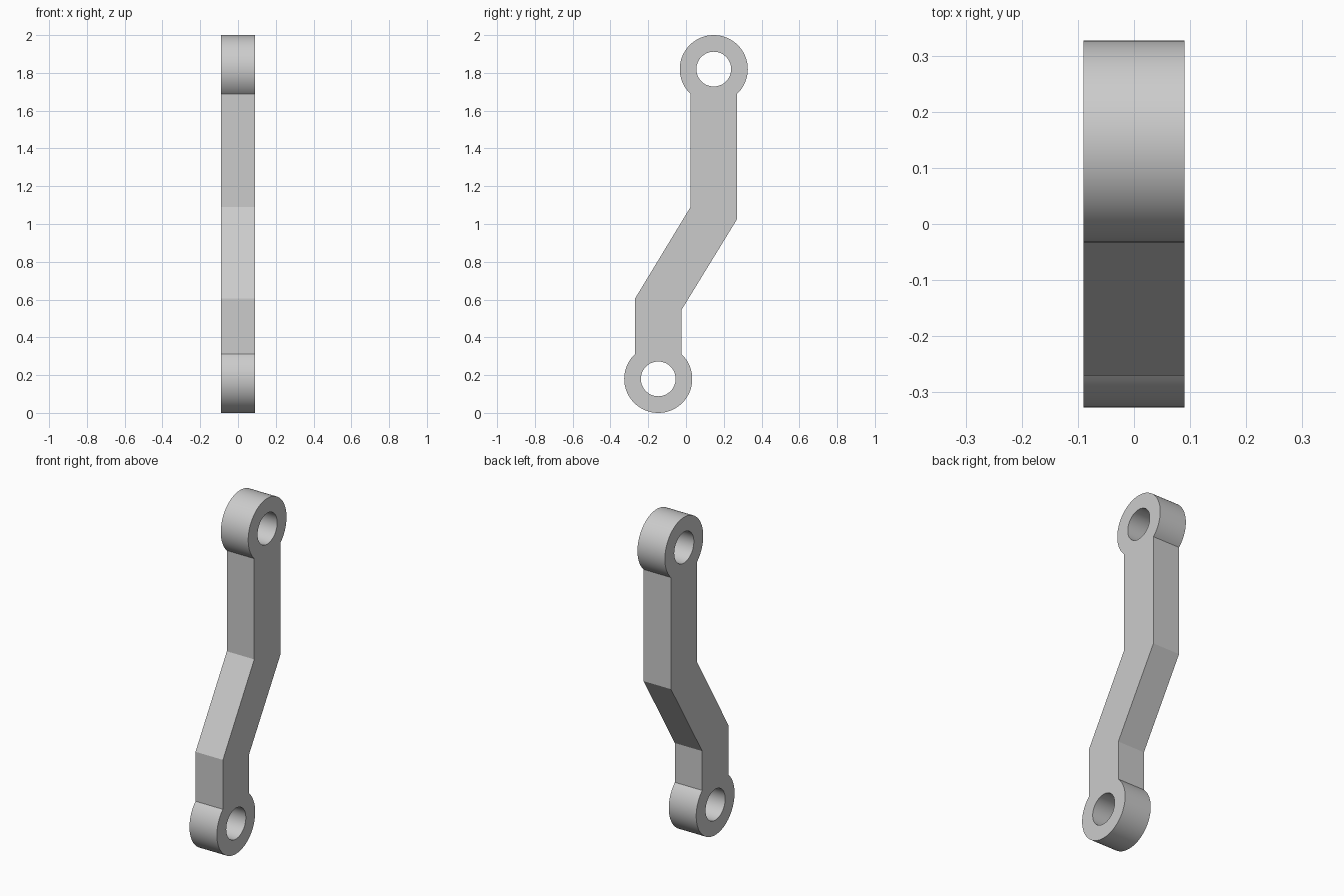
import bpy, bmesh, math

cube = bpy.data.objects.get("Cube")
if cube:
    bpy.data.objects.remove(cube, do_unlink=True)

# Main sizes: eyes at both ends of a cranked flat bar
EYE_Y, EYE_LOW, EYE_HIGH = 0.147, 0.18, 1.82
EYE_R, HOLE_R = 0.18, 0.092
HALF_WIDTH, HALF_THICK = 0.123, 0.09
SEGMENTS = 72


def arc(cy, cz, r, start, end, n):
    """Points from start to end angle, both included."""
    return [(cy + r * math.cos(start + (end - start) * i / n),
             cz + r * math.sin(start + (end - start) * i / n)) for i in range(n + 1)]


def add_loop(curve, points):
    spline = curve.splines.new('POLY')
    spline.points.add(len(points) - 1)
    for p, (y, z) in zip(spline.points, points):
        p.co = (y, z, 0, 1)
    spline.use_cyclic_u = True


# Outline: lower eye, back bends, upper eye, front bends
a = math.acos(HALF_WIDTH / EYE_R)
outline = arc(-EYE_Y, EYE_LOW, EYE_R, math.pi - a, 2 * math.pi + a, SEGMENTS)
outline += [(HALF_WIDTH - EYE_Y, 0.545), (EYE_Y + HALF_WIDTH, 1.025)]
outline += arc(EYE_Y, EYE_HIGH, EYE_R, -a, math.pi + a, SEGMENTS)
outline += [(EYE_Y - HALF_WIDTH, 1.09), (-EYE_Y - HALF_WIDTH, 0.605)]

curve = bpy.data.curves.new("link_arm", 'CURVE')
curve.dimensions = '2D'
curve.fill_mode = 'BOTH'
curve.extrude = HALF_THICK
add_loop(curve, outline)

# Pin holes
for cy, cz in ((-EYE_Y, EYE_LOW), (EYE_Y, EYE_HIGH)):
    add_loop(curve, arc(cy, cz, HOLE_R, 0, 2 * math.pi, SEGMENTS)[:-1])

arm = bpy.data.objects.new("link_arm", curve)
bpy.context.collection.objects.link(arm)
arm.rotation_euler = (math.pi / 2, 0, math.pi / 2)

# Turn the profile into a clean, welded mesh
bpy.ops.object.select_all(action='DESELECT')
arm.select_set(True)
bpy.context.view_layer.objects.active = arm
bpy.ops.object.convert(target='MESH')
bpy.ops.object.transform_apply(location=False, rotation=True, scale=False)
bm = bmesh.new()
bm.from_mesh(arm.data)
bmesh.ops.remove_doubles(bm, verts=bm.verts, dist=0.0001)
bmesh.ops.recalc_face_normals(bm, faces=bm.faces)
bm.to_mesh(arm.data)
bm.free()
bpy.ops.object.shade_smooth_by_angle(angle=math.radians(25))

# Plain grey metal
grey = bpy.data.materials.new("light grey")
grey.use_nodes = True
grey.diffuse_color = (0.6, 0.6, 0.6, 1)
grey.node_tree.nodes["Principled BSDF"].inputs["Base Color"].default_value = (0.6, 0.6, 0.6, 1)
arm.data.materials.clear()
arm.data.materials.append(grey)
